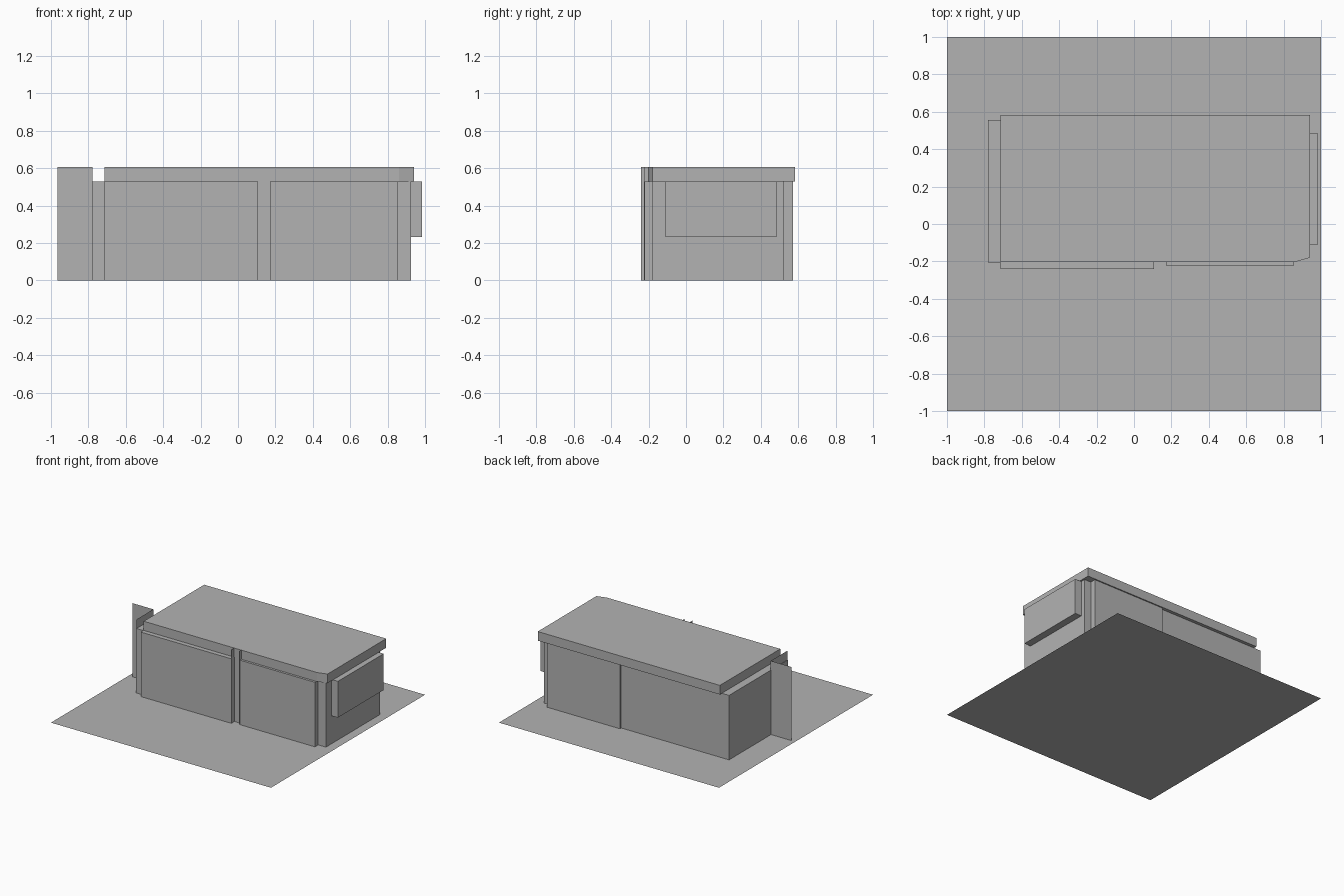
import bpy
import bmesh

cube = bpy.data.objects.get("Cube")
if cube:
    bpy.data.objects.remove(cube, do_unlink=True)

grey = bpy.data.materials.new("plain_grey")
grey.use_nodes = True
grey.diffuse_color = (0.45, 0.45, 0.45, 1)
grey.node_tree.nodes["Principled BSDF"].inputs["Base Color"].default_value = (0.45, 0.45, 0.45, 1)

WALL_TOP = 0.53
ROOF_TOP = 0.605


def finish(name, bm):
    mesh = bpy.data.meshes.new(name)
    bm.to_mesh(mesh)
    bm.free()
    mesh.materials.append(grey)
    obj = bpy.data.objects.new(name, mesh)
    bpy.context.collection.objects.link(obj)
    return obj


def prism(name, outline, z0, z1):
    """Extrude a floor outline upward into a closed block."""
    bm = bmesh.new()
    face = bm.faces.new([bm.verts.new((x, y, z0)) for x, y in outline])
    grown = bmesh.ops.extrude_face_region(bm, geom=[face], use_keep_orig=True)
    tops = [g for g in grown["geom"] if isinstance(g, bmesh.types.BMVert)]
    bmesh.ops.translate(bm, vec=(0, 0, z1 - z0), verts=tops)
    bmesh.ops.recalc_face_normals(bm, faces=bm.faces)
    return finish(name, bm)


def block(name, x0, x1, y0, y1, z0, z1):
    return prism(name, [(x0, y0), (x1, y0), (x1, y1), (x0, y1)], z0, z1)


def sheet(name, a, b, height):
    """Single upright sheet standing between two floor points."""
    bm = bmesh.new()
    corners = [(*a, 0), (*b, 0), (*b, height), (*a, height)]
    bm.faces.new([bm.verts.new(c) for c in corners])
    return finish(name, bm)


# Ground slab sheet
bm = bmesh.new()
bmesh.ops.create_grid(bm, x_segments=1, y_segments=1, size=1)
finish("ground_sheet", bm)

# Main walls, with set-back corner piers and a stepped rear
prism("building_walls", [
    (-0.78, -0.207), (-0.71, -0.207), (-0.71, -0.2), (0.855, -0.2),
    (0.855, -0.18), (0.925, -0.18), (0.925, 0.525), (0.865, 0.525),
    (0.865, 0.572), (0.2, 0.572), (0.2, 0.555), (-0.78, 0.555),
], 0, WALL_TOP)

# Front bays
block("front_bay_wide", -0.715, 0.107, -0.24, -0.2, 0, WALL_TOP)
block("front_bay_narrow", 0.172, 0.855, -0.222, -0.2, 0, WALL_TOP)

# Overhanging flat roof with one clipped corner
prism("flat_roof", [
    (-0.715, -0.203), (0.86, -0.203), (0.94, -0.18), (0.94, 0.582), (-0.715, 0.582),
], WALL_TOP, ROOF_TOP)

# Sign box on the end wall
block("end_sign_box", 0.925, 0.985, -0.11, 0.485, 0.232, WALL_TOP)

# Thin upright fins beside the bays and at the far end
sheet("bay_fin_wide", (0.107, -0.24), (0.107, -0.2), ROOF_TOP)
sheet("bay_fin_narrow", (0.172, -0.225), (0.172, -0.2), ROOF_TOP)
sheet("end_fin_return", (-0.777, -0.21), (-0.777, 0.01), ROOF_TOP)
sheet("end_fin", (-0.965, 0.01), (-0.777, 0.01), ROOF_TOP)
